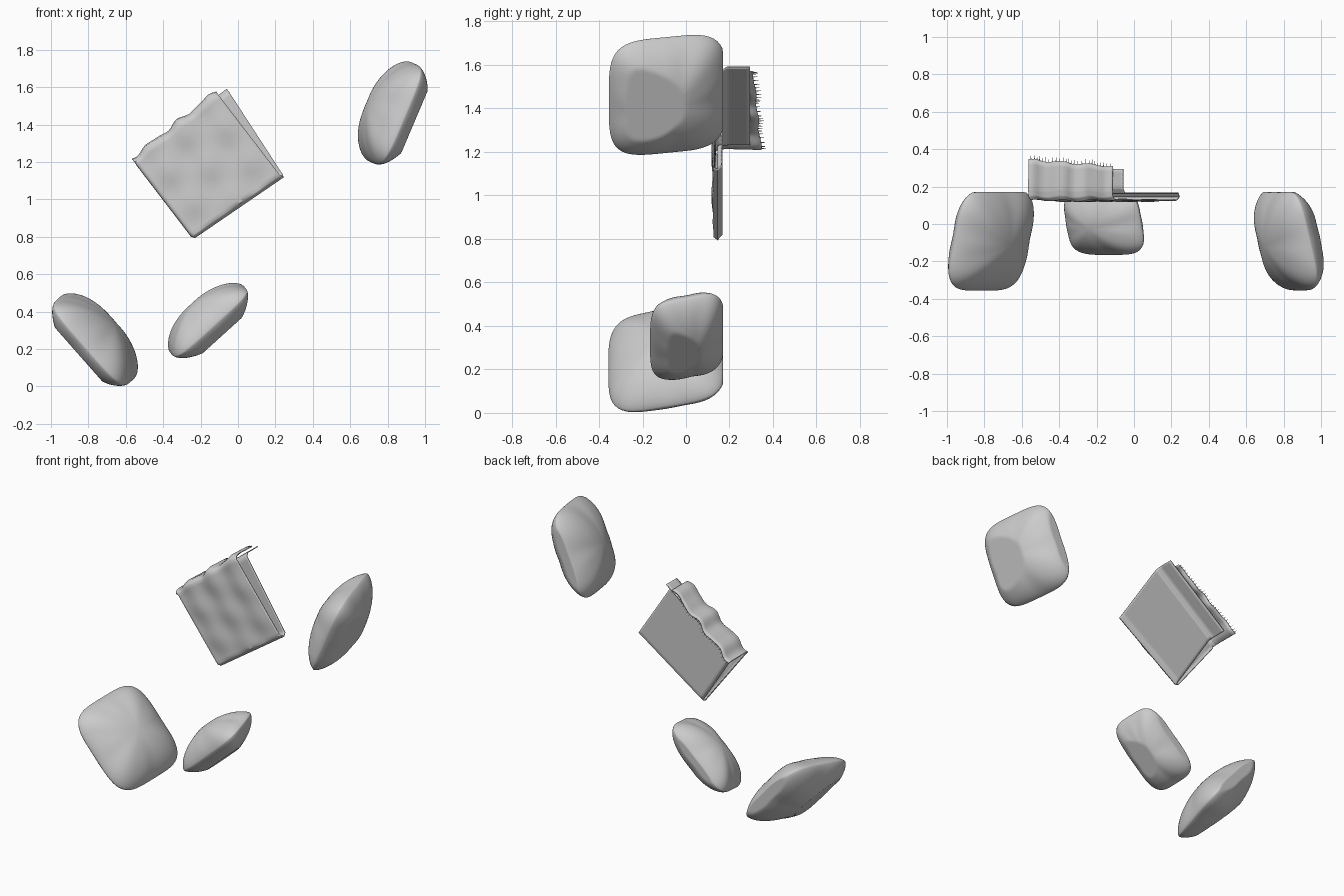
import bpy, bmesh, math
from mathutils import Vector

cube = bpy.data.objects.get("Cube")
if cube:
    bpy.data.objects.remove(cube, do_unlink=True)

SEAT = 0.17   # plane the cushions and throw rest on
Y = Vector((0, 1, 0))

fabric = bpy.data.materials.new("grey_fabric")
fabric.use_nodes = True
fabric.diffuse_color = (0.6, 0.6, 0.6, 1)
fabric.node_tree.nodes["Principled BSDF"].inputs["Base Color"].default_value = (0.6, 0.6, 0.6, 1)


def finish(name, bm, angle=50):
    bmesh.ops.recalc_face_normals(bm, faces=bm.faces)
    mesh = bpy.data.meshes.new(name)
    bm.to_mesh(mesh)
    bm.free()
    obj = bpy.data.objects.new(name, mesh)
    bpy.context.collection.objects.link(obj)
    mesh.materials.append(fabric)
    bpy.ops.object.select_all(action="DESELECT")
    obj.select_set(True)
    bpy.context.view_layer.objects.active = obj
    bpy.ops.object.shade_smooth_by_angle(angle=math.radians(angle))
    return obj


def cushion(name, centre, toward, length, height, puff, rest, lean):
    """Stuffed cushion leaning toward a support, flattened on it and on the seat."""
    c = Vector(centre)
    m = Vector(toward).normalized()
    d = m.cross(Y)
    a = math.radians(lean)
    up = -Y * math.cos(a) + m * math.sin(a)
    out = m * math.cos(a) + Y * math.sin(a)
    bm = bmesh.new()
    rings, seg, k = 28, 96, 4.2

    def place(r, th, side):
        co, si = math.cos(th), math.sin(th)
        rho = (abs(co) ** k + abs(si) ** k) ** (-1 / k)
        w = puff * max(0, 1 - r * r) ** 0.7
        # soft pleats pulled in from the seam
        w *= 1 + 0.05 * math.sin(9 * th + side) * r ** 3
        p = c + d * (length * r * rho * co) + up * (height * r * rho * si) + out * (w * side)
        over = (p - c).dot(m) - rest
        if over > 0:
            p -= m * over
        p.y = min(p.y, SEAT)
        return bm.verts.new(p)

    angles = [2 * math.pi * i / seg for i in range(seg)]
    seam = [place(1, th, 1) for th in angles]
    for side in (1, -1):
        prev = seam
        for j in range(1, rings):
            r = math.cos(math.pi / 2 * j / rings)
            ring = [place(r, th, side) for th in angles]
            for i in range(seg):
                n = (i + 1) % seg
                bm.faces.new((prev[i], prev[n], ring[n], ring[i]))
            prev = ring
        tip = place(0, 0, side)
        for i in range(seg):
            bm.faces.new((prev[i], prev[(i + 1) % seg], tip))
    finish(name, bm)


cushion("large_cushion_lower", (-0.765, -0.085, 0.25), (-0.75, 0, -0.66), 0.295, 0.28, 0.138, 0.118, 14)
cushion("large_cushion_upper", (0.828, -0.085, 1.462), (0.92, 0, -0.39), 0.288, 0.278, 0.145, 0.125, 14)
cushion("small_cushion", (-0.16, 0.006, 0.352), (0.67, 0, -0.74), 0.265, 0.176, 0.125, 0.11, 14)

# Folded throw: corners of the part lying on the seat
LEFT, TOP = Vector((-0.565, 0, 1.215)), Vector((-0.115, 0, 1.572))
BOTTOM, RIGHT = Vector((-0.24, 0, 0.79)), Vector((0.235, 0, 1.115))
ALONG = (RIGHT - BOTTOM).normalized()


def cloth(s, t, y, shift, upper):
    p = LEFT.lerp(TOP, s).lerp(BOTTOM.lerp(RIGHT, s), t) + ALONG * shift
    if upper:
        # ripples fade out away from the draped end
        near = max(0, min(1, 1 - t / 0.2)) ** 2
        ripple = math.sin(6 * math.pi * s + 0.5) + 0.4 * math.sin(10 * math.pi * s)
        p += (BOTTOM - LEFT) * (0.016 * near * ripple)
        y += 0.005 * math.sin(6 * math.pi * s + 0.5) * (1 - 0.6 * t)
        y += 0.004 * math.sin(5 * math.pi * t) * math.sin(3 * math.pi * s)
        # draped end hangs lower on one side
        y -= 0.035 * s * max(0, y - 0.15) / 0.19
    if t > 0.04:
        # closed fold along one side
        y += (0.147 - y) * max(0, 1 - s / 0.025) ** 2
    p.y = y
    return p


# Section of the cloth: position along seat, depth, sideways shift
section = [(0.03, 0.295, 0.055), (0.03, 0.19, 0.055), (0.06, 0.165, 0.055), (0.97, 0.165, 0.015),
           (1.0, 0.145, 0.01), (0.97, 0.126, 0), (0.03, 0.128, 0), (0.0, 0.145, 0),
           (-0.01, 0.18, 0), (0.0, 0.345, 0)]
columns = [0, 0.006, 0.012, 0.025] + [i / 48 for i in range(2, 49)]
bm = bmesh.new()
rows = []
for i in range(len(section) - 1):
    a, b = Vector(section[i]), Vector(section[i + 1])
    steps = 24 if (a - b).length > 0.5 else 5
    for j in range(steps + (i == len(section) - 2)):
        t, y, shift = a.lerp(b, j / steps)
        rows.append([bm.verts.new(cloth(s, t, y, shift, i > 4)) for s in columns])
for r0, r1 in zip(rows, rows[1:]):
    for i in range(len(columns) - 1):
        bm.faces.new((r0[i], r0[i + 1], r1[i + 1], r1[i]))
throw = finish("folded_throw", bm, 60)
thick = throw.modifiers.new("thickness", "SOLIDIFY")
thick.thickness = 0.006
thick.offset = 0

# Fringe threads along the draped end
bm = bmesh.new()
for i in range(26):
    root = cloth((i + 0.5) / 26, 0, 0.343, 0, True)
    lean = ALONG * (0.004 * math.sin(5 * i))
    ring = [bm.verts.new(root + ALONG * (0.003 * x) + Vector((0, 0, 0.003 * z)))
            for x, z in ((-1, 0), (0, 1), (1, 0), (0, -1))]
    tip = bm.verts.new(root + Y * 0.027 + lean)
    bm.faces.new(ring)
    for j in range(4):
        bm.faces.new((ring[j], ring[(j + 1) % 4], tip))
finish("throw_fringe", bm, 30)
